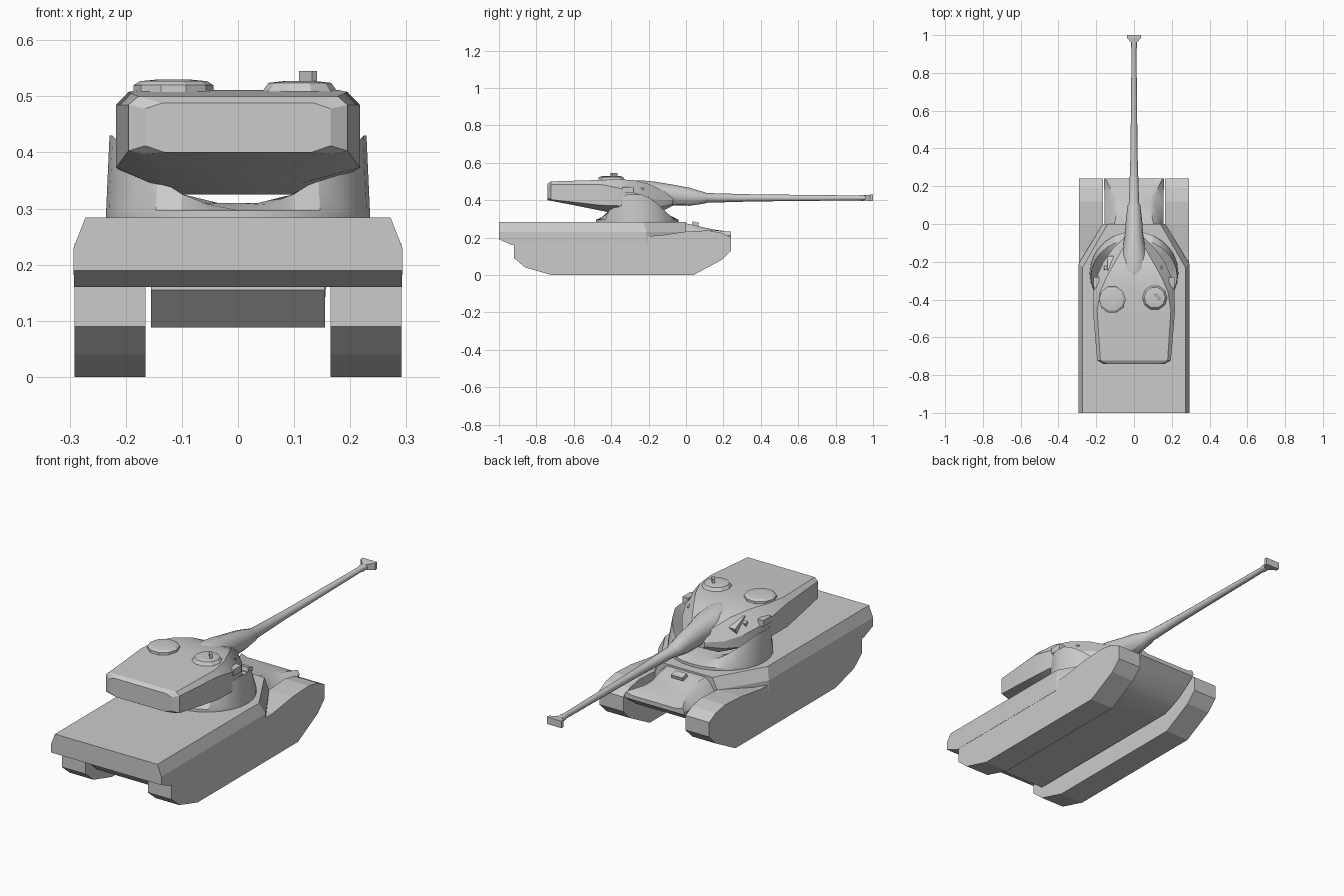
import bpy, bmesh
from math import sin, cos, pi, radians

if "Cube" in bpy.data.objects:
    bpy.data.objects.remove(bpy.data.objects["Cube"])


def loft(name, rings, smooth=0):
    """Skin a list of equal-length point rings and cap both ends."""
    bm = bmesh.new()
    vs = [[bm.verts.new(p) for p in r] for r in rings]
    n = len(rings[0])
    for a, b in zip(vs, vs[1:]):
        for i in range(n):
            j = (i + 1) % n
            bm.faces.new((a[i], a[j], b[j], b[i]))
    bm.faces.new(vs[0])
    bm.faces.new(vs[-1])
    bmesh.ops.recalc_face_normals(bm, faces=bm.faces)
    me = bpy.data.meshes.new(name)
    bm.to_mesh(me)
    bm.free()
    ob = bpy.data.objects.new(name, me)
    bpy.context.collection.objects.link(ob)
    if smooth:
        bpy.ops.object.select_all(action='DESELECT')
        ob.select_set(True)
        bpy.context.view_layer.objects.active = ob
        bpy.ops.object.shade_smooth_by_angle(angle=radians(smooth))
    return ob


def mirrored(half):
    """Close a right-hand half outline of (x, other) into a full one."""
    return half + [(-x, o) for x, o in reversed(half)]


def disc(x, y, z, r, n=10):
    return [(x + r * cos(2 * pi * i / n), y + r * sin(2 * pi * i / n), z) for i in range(n)]


def box(name, loc, size, rot=(0, 0, 0)):
    bpy.ops.mesh.primitive_cube_add(size=1, location=loc, rotation=rot)
    ob = bpy.context.object
    ob.name = name
    ob.scale = size
    return ob


# Tracks: one side profile on each side
track = [(-.92, .17), (-.92, .09), (-.86, .04), (-.72, 0), (.04, 0), (.19, .08),
         (.24, .13), (.24, .2), (.19, .225), (.12, .238), (0, .232), (-.15, .21), (-.88, .2)]
for side, s in (("left", -1), ("right", 1)):
    loft(side + "_track", [[(s * x, y, z) for y, z in track] for x in (.165, .291)])

# Upper hull: wide deck with sloped sides, narrowing towards the gun end
deck = []
for z, w, rear, fy, fw in ((.16, .292, -.93, -.21, .155), (.19, .293, -1, -.21, .165),
                           (.23, .293, -1, -.21, .165), (.284, .272, -1, -.23, .14)):
    deck.append([(x, y, z) for x, y in mirrored([(w, rear), (w, fy), (fw, 0)])])
loft("upper_hull", deck)

# Lower hull and scooped bow: y, bottom z, mid z, mid width, top z, top width
rows = [(-.92, .155, .16, .155, .17, .15), (-.85, .088, .16, .155, .2, .15),
        (-.05, .088, .2, .155, .284, .14), (.04, .088, .2, .155, .268, .12),
        (.1, .11, .2, .155, .253, .108), (.15, .135, .205, .155, .243, .11),
        (.21, .178, .21, .16, .228, .135), (.24, .2, .212, .16, .22, .15)]
loft("lower_hull", [[(x, y, z) for x, z in mirrored([(.155, zb), (mw, zm), (tw, (zm + zt) / 2 + .015), (tw * .8, zt)])]
                    for y, zb, zm, mw, zt, tw in rows], 25)
box("driver_periscope", (0, .05, .272), (.06, .035, .022), (-.25, 0, 0))

# Turret yoke: oval base with high cheeks at the sides
n = 28
base, lip, floor = [], [], []
for i in range(n):
    a = 2 * pi * i / n
    s, c = sin(a), cos(a)
    base.append((.235 * s, -.26 + .22 * c, .284))
    lip.append((.229 * s, -.28 + (.2 if c > 0 else .16) * c, .3 + .13 * min(1, 1.05 * s * s)))
    floor.append((.16 * s, -.28 + .13 * c, .31))
belt = [(x * 1.0, y, .297) for x, y, z in base]
loft("turret_yoke", [base, belt, lip, floor], 25)

# Rocking upper turret: y, bottom width/z, side width/low z/high z, roof width/z
rows = [(-.74, .13, .4, .165, .412, .478, .135, .488),
        (-.722, .17, .397, .195, .403, .485, .178, .5),
        (-.46, .112, .345, .217, .373, .485, .195, .508),
        (-.36, .11, .325, .214, .37, .465, .18, .511),
        (-.28, .11, .325, .198, .365, .44, .145, .507),
        (-.2, .1, .33, .162, .36, .415, .1, .487),
        (-.13, .08, .34, .112, .365, .4, .06, .455),
        (-.07, .04, .37, .05, .38, .4, .03, .43)]
loft("upper_turret", [[(x, y, z) for x, z in mirrored([(bw, zb), (w, z1), (w, z2), (tw, zt)])]
                      for y, bw, zb, w, z1, z2, tw, zt in rows], 25)

# Gun with its tapered sleeve: y, centre z, half width, half height
rows = [(-.31, .455, .03, .04), (-.28, .453, .06, .052), (-.23, .447, .072, .058),
        (-.16, .438, .066, .06), (-.07, .427, .05, .056), (.02, .418, .043, .048),
        (.1, .412, .033, .03), (.11, .412, .027, .026), (.36, .412, .019, .019),
        (.92, .412, .013, .013), (.94, .412, .017, .016), (.965, .412, .015, .014)]
loft("gun_barrel", [[(w * cos(2 * pi * i / 12), y, z + h * sin(2 * pi * i / 12)) for i in range(12)]
                    for y, z, w, h in rows], 30)
# Muzzle brake
loft("muzzle_brake", [[(x, y, z) for x, z in mirrored([(w, .412 - h), (w, .412 + h)])]
                      for y, w, h in ((.958, .012, .013), (.978, .03, .016), (.985, .038, .017), (1, .038, .017))])

# Roof cupolas
loft("left_cupola", [disc(-.115, -.4, z, r) for z, r in ((.495, .072), (.52, .071), (.527, .06), (.53, .03))])
loft("right_cupola", [disc(.11, -.39, z, r) for z, r in ((.495, .07), (.51, .066), (.524, .056), (.527, .03))])
box("cupola_periscope", (.125, -.385, .53), (.012, .036, .03), (0, 0, .7))

# Small turret fittings
box("sight_housing", (-.125, -.215, .455), (.032, .085, .03), (-.45, 0, 0))
for x in (-.2, .2):
    box("side_bracket", (x, -.31, .455), (.03, .06, .03), (0, 0, 0))
for x in (-.15, .09, .14):
    box("front_lug", (x, -.235, .455), (.018, .018, .02), (-.4, 0, 0))
